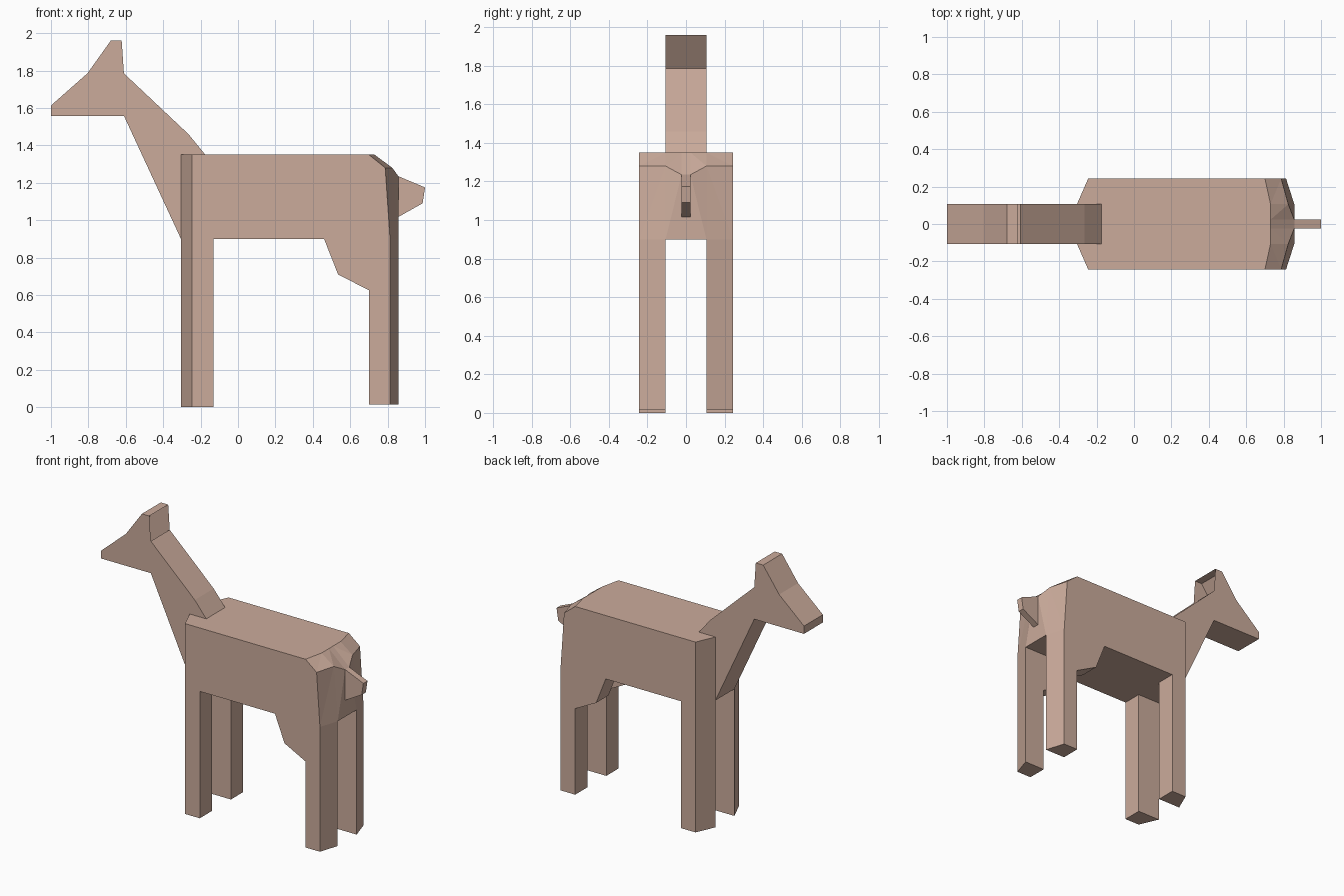
import bpy, bmesh

if "Cube" in bpy.data.objects:
    bpy.data.objects.remove(bpy.data.objects["Cube"])

mat = bpy.data.materials.new("tan")
mat.diffuse_color = (0.60, 0.41, 0.33, 1)
mat.use_nodes = True
mat.node_tree.nodes["Principled BSDF"].inputs["Base Color"].default_value = mat.diffuse_color
OUT, MID, TAIL = 0.243, 0.106, 0.023   # half widths


def loft(name, sections, hidden=None, mirror=False):
    """Skin matching (y, [(x, z), ...]) sections; drop faces buried in joints."""
    bm = bmesh.new()
    rings = [[bm.verts.new((x, y, z)) for x, z in pts] for y, pts in sections]
    n = len(rings[0])
    bm.faces.new(rings[0])
    bm.faces.new(rings[-1][::-1])
    for a, b in zip(rings, rings[1:]):
        for i in range(n):
            j = (i + 1) % n
            bm.faces.new((a[i], b[i], b[j], a[j]))
    bmesh.ops.recalc_face_normals(bm, faces=bm.faces)
    if hidden:
        gone = [f for f in bm.faces if hidden(f.calc_center_median(), f.normal)]
        bmesh.ops.delete(bm, geom=gone, context='FACES')
    # split the bent rump panels along their ridges
    rump = [f for f in bm.faces if name == "body" and f.normal.x > 0.3]
    bmesh.ops.triangulate(bm, faces=rump, quad_method='SHORT_EDGE')
    me = bpy.data.meshes.new(name)
    bm.to_mesh(me)
    bm.free()
    me.materials.append(mat)
    ob = bpy.data.objects.new(name, me)
    bpy.context.collection.objects.link(ob)
    if mirror:
        ob.modifiers.new("mirror", 'MIRROR').use_axis = (False, True, False)
    return ob


def prism(name, half, pts, hidden=None):
    return loft(name, [(-half, pts), (half, pts)], hidden)


# body: chamfered chest and rump
def body_ring(front, rear, upper, upper_z, top):
    return [(front, 0.9), (-0.13, 0.9), (0.46, 0.9), (rear, 0.9),
            (upper, upper_z), (top, 1.35), (-0.175, 1.35), (front, 1.35)]


outer = body_ring(-0.245, 0.813, 0.787, 1.28, 0.70)
inner = body_ring(-0.305, 0.857, 0.825, 1.28, 0.73)
centre = body_ring(-0.305, 0.857, 0.857, 1.235, 0.73)


def body_hidden(c, n):
    over_leg = n.z < -0.9 and abs(c.y) > MID and (c.x < -0.13 or c.x > 0.46)
    in_neck = abs(c.y) < MID and (n.x < -0.9 or (n.z > 0.9 and c.x < -0.175))
    return over_leg or in_neck


loft("body", [(-OUT, outer), (-MID, inner), (-TAIL, centre),
              (TAIL, centre), (MID, inner), (OUT, outer)], body_hidden)


# legs, mirrored left and right
def leg_top(c, n):
    return n.z > 0.9


def front_ring(x):
    return [(x, 0), (-0.13, 0), (-0.13, 0.9), (x, 0.9)]


def hind_ring(x):
    return [(0.46, 0.9), (0.535, 0.71), (0.70, 0.625), (0.70, 0.015),
            (x, 0.015), (x, 0.9)]


loft("front_legs", [(MID, front_ring(-0.305)), (OUT, front_ring(-0.245))],
     leg_top, True)
loft("hind_legs", [(MID, hind_ring(0.857)), (OUT, hind_ring(0.813))],
     leg_top, True)

# neck, head and ears in one profile
prism("neck_and_head", MID,
      [(-0.305, 0.9), (-0.61, 1.558), (-1, 1.558), (-1, 1.613), (-0.805, 1.785),
       (-0.68, 1.96), (-0.622, 1.96), (-0.61, 1.785), (-0.265, 1.46),
       (-0.175, 1.35), (-0.305, 1.35)],
      lambda c, n: abs(c.y) < 0.01 and
      (n.x > 0.99 or (n.z < -0.99 and c.x > -0.4)))

# tail
prism("tail", TAIL, [(0.857, 1.235), (1, 1.175), (0.987, 1.09), (0.857, 1.017)],
      lambda c, n: n.x < -0.9)
